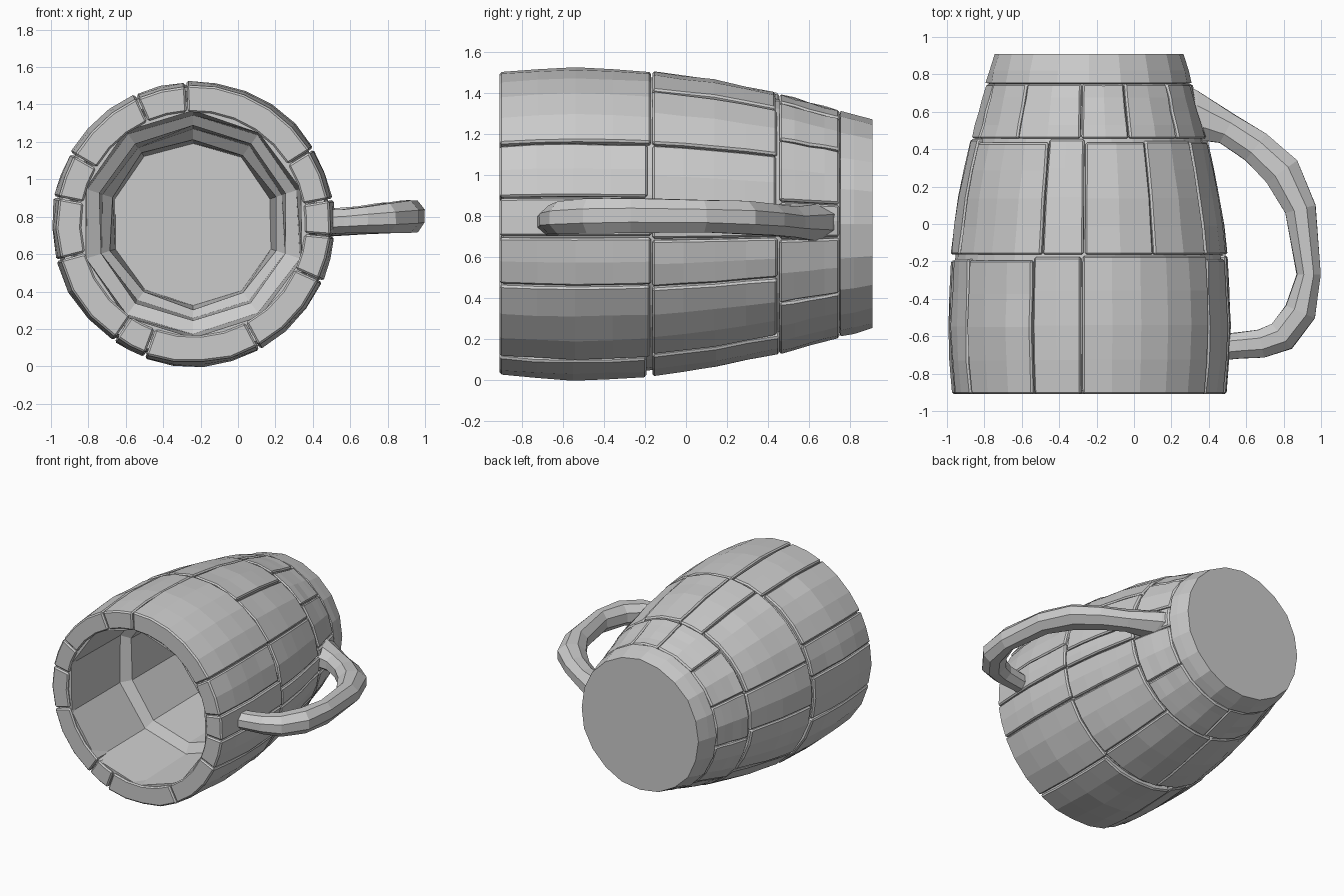
import bpy, bmesh, math, random
from mathutils import Vector

random.seed(4)
cube = bpy.data.objects.get("Cube")
if cube:
    bpy.data.objects.remove(cube)

grey = bpy.data.materials.new("plain grey")
grey.use_nodes = True
grey.diffuse_color = (0.6, 0.6, 0.6, 1)
grey.node_tree.nodes["Principled BSDF"].inputs["Base Color"].default_value = (0.6, 0.6, 0.6, 1)

CX, CZ = -0.24, 0.762
# Barrel outline: (y, radius)
OUTLINE = [(-0.91, 0.738), (-0.85, 0.75), (-0.55, 0.762), (-0.2, 0.748),
           (0.1, 0.71), (0.45, 0.638), (0.76, 0.552), (0.91, 0.505)]


def radius(y):
    for (y0, r0), (y1, r1) in zip(OUTLINE, OUTLINE[1:]):
        if y <= y1:
            return r0 + (r1 - r0) * (y - y0) / (y1 - y0)
    return OUTLINE[-1][1]


def ring_point(r, a, y):
    return Vector((CX + r * math.cos(a), y, CZ + r * math.sin(a)))


def finish(bm, name, bevel=0):
    bmesh.ops.remove_doubles(bm, verts=bm.verts, dist=1e-5)
    bmesh.ops.recalc_face_normals(bm, faces=bm.faces)
    mesh = bpy.data.meshes.new(name)
    bm.to_mesh(mesh)
    bm.free()
    mesh.materials.append(grey)
    ob = bpy.data.objects.new(name, mesh)
    bpy.context.collection.objects.link(ob)
    if bevel:
        mod = ob.modifiers.new("worn edges", 'BEVEL')
        mod.width, mod.segments = bevel, 1
        mod.limit_method, mod.angle_limit = 'ANGLE', math.radians(45)
    return ob


def skin(bm, rows, closed=True):
    """Join equal rows of vertices with quads."""
    for a, b in zip(rows, rows[1:]):
        n = len(a)
        for i in range(n if closed else n - 1):
            j = (i + 1) % n
            bm.faces.new((a[i], a[j], b[j], b[i]))


def lathe(name, profile, sides, wobble=0, turn=math.pi / 2):
    bm = bmesh.new()
    rows = []
    for r, y in profile:
        rows.append([bm.verts.new(ring_point(
            r + (random.uniform(-wobble, wobble) if r else 0),
            turn + math.tau * i / sides, y)) for i in range(sides)])
    skin(bm, rows)
    bmesh.ops.remove_doubles(bm, verts=bm.verts, dist=1e-5)
    return finish(bm, name)


def add_stave(bm, a0, a1, y0, y1, depth, rows=4):
    """A curved plank, closed on all sides."""
    gap = 0.006
    a0, a1 = math.radians(a0) + gap, math.radians(a1) - gap
    n = max(2, round((a1 - a0) / 0.23))
    lift = random.uniform(-0.006, 0.004)
    outer, inner = [], []
    for k in range(rows + 1):
        y = y0 + (y1 - y0) * k / rows
        o, s = [], []
        for i in range(n + 1):
            a = a0 + (a1 - a0) * i / n
            r = radius(y) + lift + random.uniform(-0.005, 0.003)
            o.append(bm.verts.new(ring_point(r, a, y)))
            s.append(bm.verts.new(ring_point(radius(y) - depth, a, y)))
        outer.append(o)
        inner.append(s)
    # Each loop runs over the outside and back along the inside
    loops = [o + s[::-1] for o, s in zip(outer, inner)]
    skin(bm, loops)
    for o, s in ((outer[0], inner[0]), (outer[-1], inner[-1])):
        skin(bm, [o, s], closed=False)


# Three bands of staves: name, near end, far end, depth, joint angles
BANDS = [
    ("front_staves", -0.91, -0.17, 0.14,
     [10, 32, 93, 114, 150, 169, 195, 236, 250, 298, 336, 355]),
    ("middle_staves", -0.17, 0.45, 0.08,
     [5, 32, 62, 92, 110, 159, 185, 220, 262, 300, 335, 354]),
    ("rear_staves", 0.45, 0.755, 0.06,
     [10, 41, 70, 94, 127, 158, 190, 228, 268, 322, 353]),
]
for name, y0, y1, depth, joints in BANDS:
    bm = bmesh.new()
    for a0, a1 in zip(joints, joints[1:] + [joints[0] + 360]):
        near = y0 if y0 < -0.9 else y0 + 0.006
        far = y1 - 0.006 + random.uniform(-0.02, 0.012) * (y1 < 0.7)
        add_stave(bm, a0, a1, near, far, depth)
    finish(bm, name, bevel=0.01)

# Closed base hoop with its flat end
lathe("base_hoop", [(0.5, 0.74), (0.55, 0.755), (0.535, 0.82), (0.508, 0.91), (0, 0.91)], 20, 0.004)
# Shell behind the gaps between staves
lathe("core_shell", [(radius(y) - 0.03, y) for y in (-0.89, -0.55, -0.2, 0.1, 0.45, 0.76)], 32)
# Stepped hollow with its floor
lathe("inner_hollow", [(0.66, -0.892), (0.605, -0.892), (0.59, -0.3), (0.525, -0.26),
                       (0.51, 0.35), (0.46, 0.4), (0.44, 0.72), (0, 0.72)], 10, 0.012)

# Handle: x, y, half width, half height
PATH = [(0.24, 0.6, 0.16, 0.10), (0.34, 0.58, 0.13, 0.09), (0.5, 0.51, 0.085, 0.075),
        (0.65, 0.41, 0.09, 0.075), (0.79, 0.28, 0.1, 0.08), (0.89, 0.08, 0.085, 0.08),
        (0.935, -0.27, 0.065, 0.085), (0.89, -0.47, 0.085, 0.085), (0.79, -0.6, 0.085, 0.08),
        (0.68, -0.64, 0.075, 0.07), (0.56, -0.65, 0.07, 0.065), (0.45, -0.66, 0.07, 0.065)]
bm = bmesh.new()
rows = []
for k, (x, y, w, h) in enumerate(PATH):
    p, q = PATH[max(k - 1, 0)], PATH[min(k + 1, len(PATH) - 1)]
    along = Vector((q[0] - p[0], q[1] - p[1], 0)).normalized()
    side = Vector((0, 1, 0)) if k < 2 else Vector((-along.y, along.x, 0))
    row = []
    for i in range(8):
        a = math.tau * (i + 0.5) / 8
        c = Vector((x, y, 0.77 + 0.035 * max(0, x - 0.5) / 0.45))
        jitter = random.uniform(0.97, 1.04)
        row.append(bm.verts.new(c + side * w * math.cos(a) * 1.07 * jitter
                                + Vector((0, 0, h * math.sin(a) * 1.07 * jitter))))
    rows.append(row)
skin(bm, rows)
bm.faces.new(rows[0])
bm.faces.new(rows[-1])
finish(bm, "handle")
